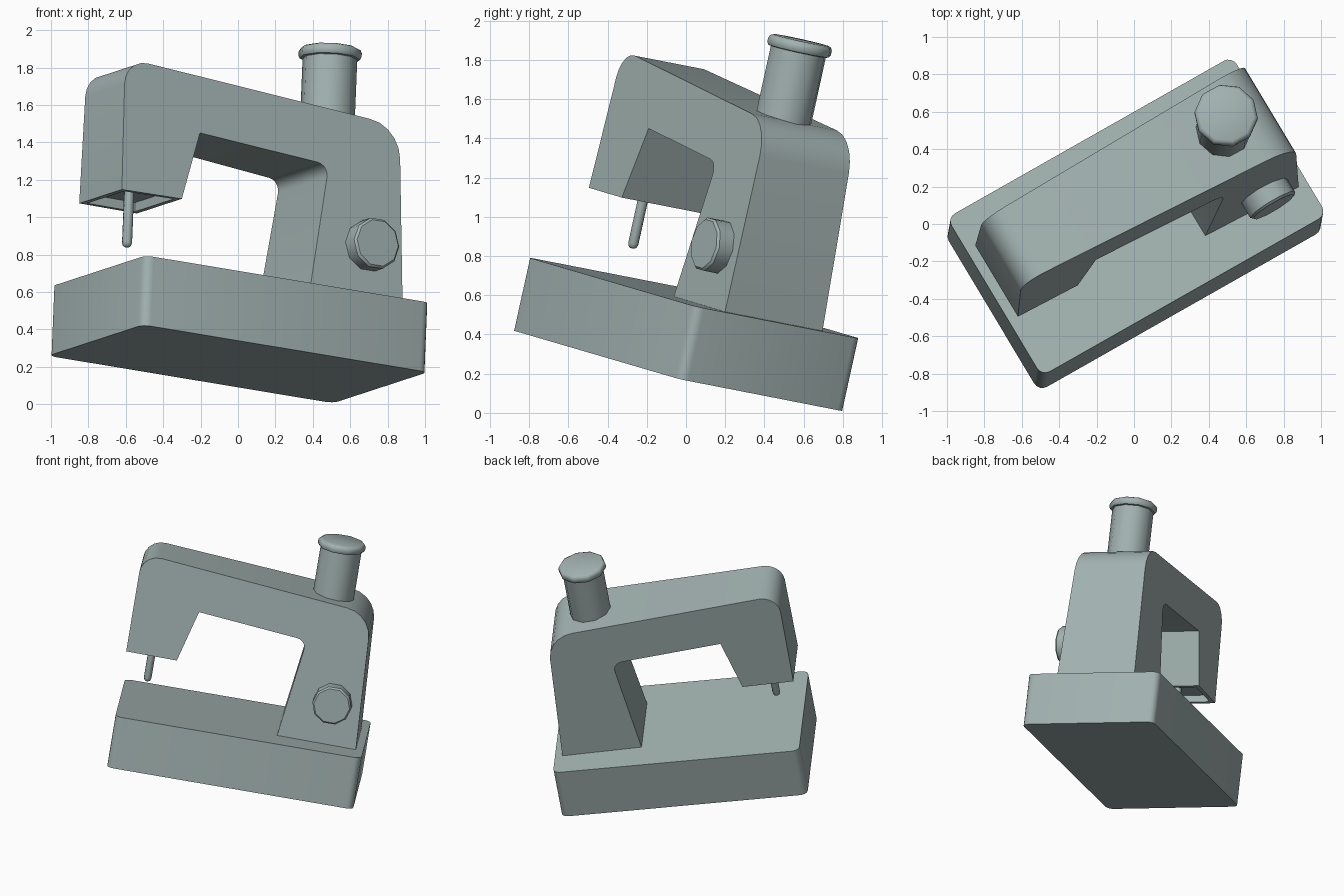
import bpy, bmesh, math
from mathutils import Matrix, Vector

if "Cube" in bpy.data.objects:
    bpy.data.objects.remove(bpy.data.objects["Cube"])

# Tilted local frame: U along the base, V depth, W up
W = Vector((0.04, 0.215, 0.976)).normalized()
U = Vector((0.861, 0.488, -0.144))
U = (U - W * U.dot(W)).normalized()
V = W.cross(U)
FRAME = Matrix.Translation((0, -0.04, 0.215)) @ Matrix((U, V, W)).transposed().to_4x4()

paint = bpy.data.materials.new("grey_green")
paint.diffuse_color = (0.36, 0.445, 0.435, 1)
paint.use_nodes = True
paint.node_tree.nodes["Principled BSDF"].inputs["Base Color"].default_value = paint.diffuse_color


def finish(name, bm):
    bmesh.ops.recalc_face_normals(bm, faces=bm.faces)
    bm.transform(FRAME)
    me = bpy.data.meshes.new(name)
    bm.to_mesh(me)
    bm.free()
    me.materials.append(paint)
    ob = bpy.data.objects.new(name, me)
    bpy.context.collection.objects.link(ob)
    bpy.ops.object.select_all(action='DESELECT')
    ob.select_set(True)
    bpy.context.view_layer.objects.active = ob
    bpy.ops.object.shade_smooth_by_angle(angle=math.radians(40))
    return ob


def fillet(corners, steps=5):
    """Outline from (x, y, radius) corners, rounding where radius > 0."""
    out = []
    n = len(corners)
    for i, (x, y, r) in enumerate(corners):
        p = Vector((x, y))
        if not r:
            out.append(p)
            continue
        a = p + (Vector(corners[i - 1][:2]) - p).normalized() * r
        b = p + (Vector(corners[(i + 1) % n][:2]) - p).normalized() * r
        mid = (a + b) / 2
        half = (p - a).angle(p - mid)
        centre = p + (mid - p).normalized() * (r / math.cos(half))
        ra, rb = a - centre, b - centre
        total = ra.angle_signed(rb)
        for k in range(steps + 1):
            t = -total * k / steps
            out.append(centre + Matrix.Rotation(t, 2) @ ra)
    return out


def bridge(bm, ring_a, ring_b):
    n = len(ring_a)
    for i in range(n):
        j = (i + 1) % n
        bm.faces.new((ring_a[i], ring_a[j], ring_b[j], ring_b[i]))


def lathe(name, profile, sides, place):
    """Turned solid from (radius, height) points."""
    bm = bmesh.new()
    rings = []
    for r, h in profile:
        rings.append([bm.verts.new(place @ Vector((
            r * math.cos(2 * math.pi * k / sides),
            r * math.sin(2 * math.pi * k / sides), h))) for k in range(sides)])
    for a, b in zip(rings, rings[1:]):
        bridge(bm, a, b)
    bm.faces.new(rings[0])
    bm.faces.new(rings[-1])
    return finish(name, bm)


# Base slab with rounded upright edges
bm = bmesh.new()
outline = fillet([(-0.885, -0.5, 0.05), (0.885, -0.5, 0.05),
                  (0.885, 0.5, 0.05), (-0.885, 0.5, 0.05)], 4)
low = [bm.verts.new((p.x, p.y, 0)) for p in outline]
high = [bm.verts.new((p.x, p.y, 0.38)) for p in outline]
bridge(bm, low, high)
bm.faces.new(low)
bm.faces.new(high)
finish("base", bm)

# Column, arm and head: one side profile, tapering in depth
bm = bmesh.new()
outline = fillet([(-0.89, 0.788, 0), (-0.89, 1.513, 0.14), (0.785, 1.373, 0.18),
                  (0.832, 0.37, 0), (0.262, 0.37, 0), (0.362, 1.10, 0.07),
                  (-0.425, 1.165, 0), (-0.525, 0.788, 0)])
depth = lambda p: 0.278 + 0.033 * p.x - 0.03 * p.y
front = [bm.verts.new((p.x, -depth(p), p.y)) for p in outline]
back = [bm.verts.new((p.x, depth(p), p.y)) for p in outline]
bridge(bm, front, back)
bm.faces.new(front)
bm.faces.new(back)
bmesh.ops.recalc_face_normals(bm, faces=bm.faces)
# shallow pocket under the head
under = [f for f in bm.faces if all(abs(v.co.z - 0.788) < 1e-4 for v in f.verts)]
bmesh.ops.inset_region(bm, faces=under, thickness=0.045)
pocket = bmesh.ops.extrude_face_region(bm, geom=under)
bmesh.ops.translate(bm, vec=(0, 0, 0.05),
                    verts=[g for g in pocket["geom"] if isinstance(g, bmesh.types.BMVert)])
bmesh.ops.delete(bm, geom=[f for f in under if f.is_valid], context='FACES_ONLY')
finish("arm_body", bm)

# Needle bar with a rounded tip
lathe("needle_bar", [(0.01, 0.535), (0.022, 0.543), (0.027, 0.56), (0.027, 0.86)],
      10, Matrix.Translation((-0.715, 0, 0)))

# Thread spool with a rolled rim
lathe("thread_spool", [(0.147, 1.36), (0.147, 1.74), (0.162, 1.743), (0.17, 1.757),
                       (0.17, 1.778), (0.163, 1.793), (0.148, 1.80)],
      10, Matrix.Translation((0.49, 0, 0)))

# Stitch dial on the front of the column
lathe("stitch_dial", [(0.14, 0.22), (0.14, 0.363), (0.128, 0.375)], 10,
      Matrix.Translation((0.615, 0, 0.69)) @ Matrix.Rotation(math.pi / 2, 4, 'X'))
